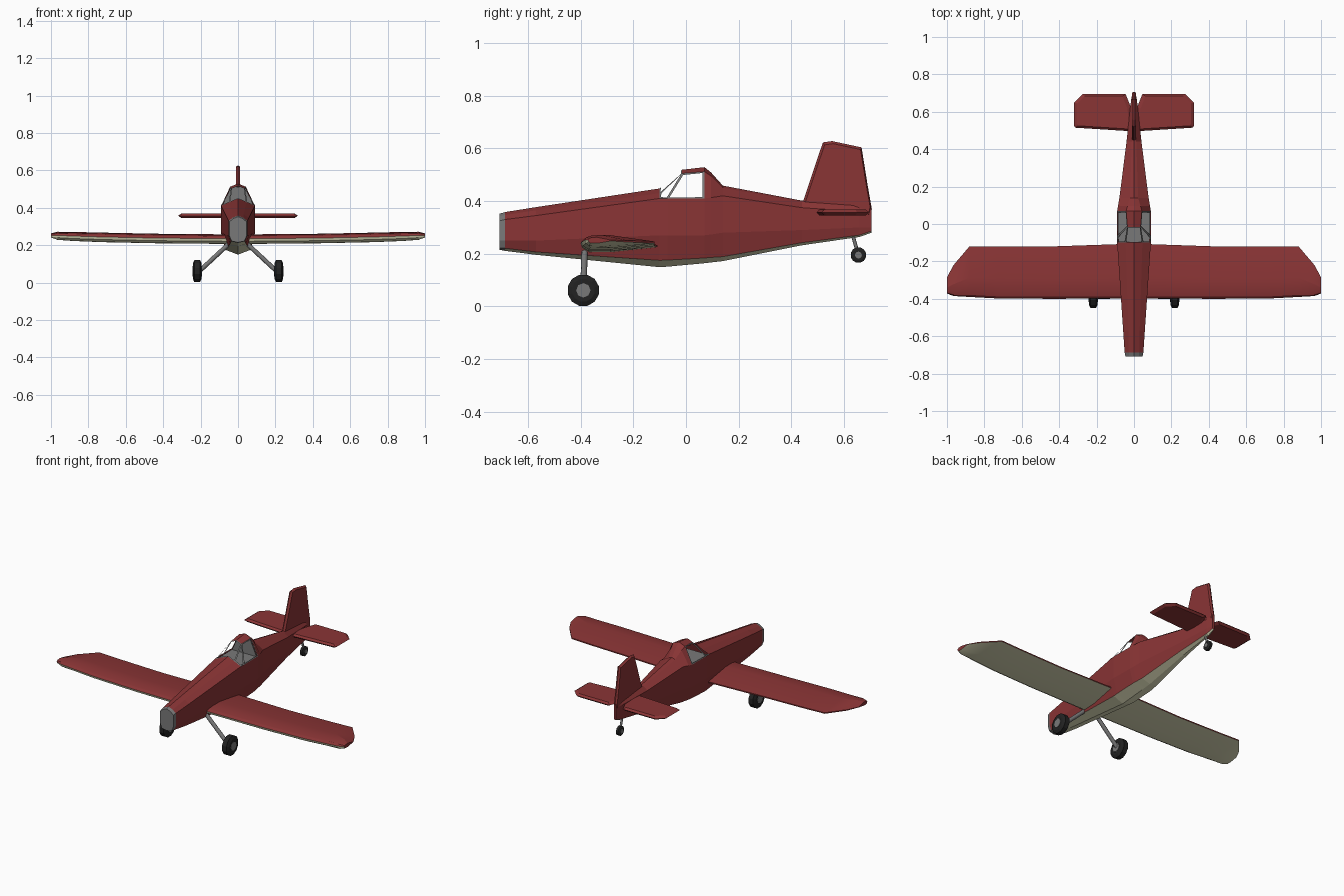
import bpy, bmesh, math
from mathutils import Vector

cube = bpy.data.objects.get("Cube")
if cube:
    bpy.data.objects.remove(cube)


def material(name, r, g, b):
    m = bpy.data.materials.new(name)
    m.diffuse_color = (r, g, b, 1)
    m.use_nodes = True
    m.node_tree.nodes["Principled BSDF"].inputs["Base Color"].default_value = (r, g, b, 1)
    return m


RED = material("red_paint", .255, .035, .036)
BEIGE = material("beige_underside", .72, .71, .48)
GREY = material("grey_metal", .19, .19, .19)
TYRE = material("black_rubber", .016, .016, .016)


def loft_mesh(rings):
    """Skin a list of closed rings and cap both ends; returns bmesh, face grid and caps."""
    bm = bmesh.new()
    rows = [[bm.verts.new(p) for p in ring] for ring in rings]
    n = len(rows[0])
    grid = [[bm.faces.new((a[j], a[(j + 1) % n], b[(j + 1) % n], b[j])) for j in range(n)]
            for a, b in zip(rows, rows[1:])]
    caps = [bm.faces.new(rows[0]), bm.faces.new(rows[-1])]
    bmesh.ops.recalc_face_normals(bm, faces=bm.faces)
    return bm, grid, caps


def finish(name, bm, mats, smooth=None):
    mesh = bpy.data.meshes.new(name)
    bm.to_mesh(mesh)
    bm.free()
    for m in mats:
        mesh.materials.append(m)
    ob = bpy.data.objects.new(name, mesh)
    bpy.context.collection.objects.link(ob)
    if smooth:
        bpy.ops.object.select_all(action='DESELECT')
        ob.select_set(True)
        bpy.context.view_layer.objects.active = ob
        bpy.ops.object.shade_smooth_by_angle(angle=math.radians(smooth))


def loft(name, rings, mat, smooth=None):
    finish(name, loft_mesh(rings)[0], [mat], smooth)


def tube(name, a, b, r, mat, sides=8):
    a, b = Vector(a), Vector(b)
    turn = (b - a).to_track_quat('Z', 'Y')
    ring = [turn @ Vector((r * math.cos(t), r * math.sin(t), 0))
            for t in (math.tau * i / sides for i in range(sides))]
    loft(name, [[a + p for p in ring], [b + p for p in ring]], mat, 50)


def blade(name, outline, place, half, taper, mat):
    """Thin panel with bevelled rim; place maps (u, v, depth) to space."""
    cu = sum(p[0] for p in outline) / len(outline)
    cv = sum(p[1] for p in outline) / len(outline)
    rings = [[place(cu + (u - cu) * s, cv + (v - cv) * s, d) for u, v in outline]
             for d, s in ((-half, taper), (0, 1), (half, taper))]
    loft(name, rings, mat)


# Fuselage: y, half width, bottom, chine, low side, shoulder, top, top half width, upper shear
stations = [
    (-.708, .046, .215, .222, .25, .325, .342, .025, 0),
    (-.688, .05, .211, .221, .25, .33, .347, .028, 0),
    (-.57, .058, .196, .207, .25, .345, .365, .03, 0),
    (-.1, .09, .149, .175, .27, .41, .43, .045, 0),
    (-.07, .092, .151, .176, .27, .41, .505, .035, .055),
    (.07, .09, .164, .184, .27, .41, .512, .042, 0),
    (.095, .086, .167, .186, .273, .413, .495, .035, 0),
    (.14, .078, .172, .189, .28, .42, .45, .022, 0),
    (.44, .04, .232, .242, .29, .375, .397, .012, 0),
    (.66, .016, .264, .271, .3, .36, .385, .007, 0),
    (.705, .008, .28, .286, .3, .36, .38, .004, 0),
]


def section(y, w, bottom, chine, low, shoulder, top, tw, shear):
    half = [(0, y, bottom), (w * .74, y, chine), (w, y, low), (w, y, shoulder),
            (tw, y + shear, top), (0, y + shear, top + tw * .4)]
    return half + [(-x, yy, z) for x, yy, z in half[-2:0:-1]]


bm, grid, caps = loft_mesh([section(*s) for s in stations])
for row in grid:
    row[0].material_index = row[-1].material_index = 1
for f in grid[0] + caps[:1]:
    f.material_index = 2

# Open windows: inset frames around the panes, then remove the panes
side_panes = [grid[3][3], grid[3][6], grid[4][3], grid[4][6]]
front_panes = [grid[3][4], grid[3][5]]
frames = bmesh.ops.inset_individual(bm, faces=side_panes, thickness=.008)["faces"]
frames += bmesh.ops.inset_region(bm, faces=front_panes, thickness=.006)["faces"]
for f in frames:
    f.material_index = 2
bmesh.ops.delete(bm, geom=side_panes + front_panes, context='FACES')
finish("fuselage", bm, [RED, BEIGE, GREY])

# Cockpit floor and rear bulkhead
loft("cockpit_floor", [[(-.084, -.097, z), (.084, -.097, z), (.086, .068, z), (-.086, .068, z)]
                       for z in (.402, .408)], GREY)
loft("cockpit_bulkhead", [[(-.086, y, .405), (.086, y, .405), (.039, y, .51), (-.039, y, .51)]
                          for y in (.062, .067)], GREY)

# Wing: x, leading edge, trailing edge, height, thickness
spans = [(.0, -.398, -.105, .228, 1), (.44, -.4, -.12, .232, 1), (.73, -.398, -.12, .238, 1),
         (.88, -.39, -.12, .243, .95), (.965, -.385, -.22, .247, .85), (1, -.372, -.285, .25, .45)]
airfoil = [(0, .006), (.04, .018), (.14, .025), (.38, .029), (1, .004), (1, -.003),
           (.4, -.022), (.1, -.021), (.02, -.008)]
spans = [(-s[0],) + s[1:] for s in spans[:0:-1]] + spans
bm, grid, caps = loft_mesh([[(x, a + (b - a) * c, z + h * t) for c, h in airfoil]
                            for x, a, b, z, t in spans])
for row in grid:
    for f in row[5:]:
        f.material_index = 1
finish("wing", bm, [RED, BEIGE], 15)

# Tail surfaces
stab = [(0, .495), (.315, .515), (.32, .525), (.32, .65), (.275, .695), (.045, .695), (.015, .62)]
for side, sx in (("left", 1), ("right", -1)):
    blade(side + "_tailplane", stab, lambda u, v, d: (sx * u, v, .357 + d), .011, .88, RED)
fin = [(.44, .385), (.52, .623), (.555, .628), (.667, .604), (.69, .46), (.706, .37), (.7, .34)]
blade("tail_fin", fin, lambda u, v, d: (d, u, v), .011, .93, RED)


# Wheels and struts
def wheel(name, x, y, z, r, w):
    rings = [[(x + w * k, y + r * s * math.cos(t), z + r * s * math.sin(t))
              for t in (math.tau * (i + .5) / 12 for i in range(12))]
             for k, s in ((-1, .72), (-.65, 1), (.65, 1), (1, .72))]
    loft(name + "_tyre", rings, TYRE)
    tube(name + "_hub", (x - w - .002, y, z), (x + w + .002, y, z), r * .45, GREY)


for side, sx in (("left", 1), ("right", -1)):
    wheel(side + "_main_wheel", sx * .218, -.39, .061, .061, .023)
    tube(side + "_main_strut", (sx * .04, -.385, .215), (sx * .205, -.39, .062), .012, GREY)
wheel("tail_wheel", 0, .655, .195, .03, .012)
tube("tail_strut", (0, .632, .275), (0, .655, .195), .007, GREY)
